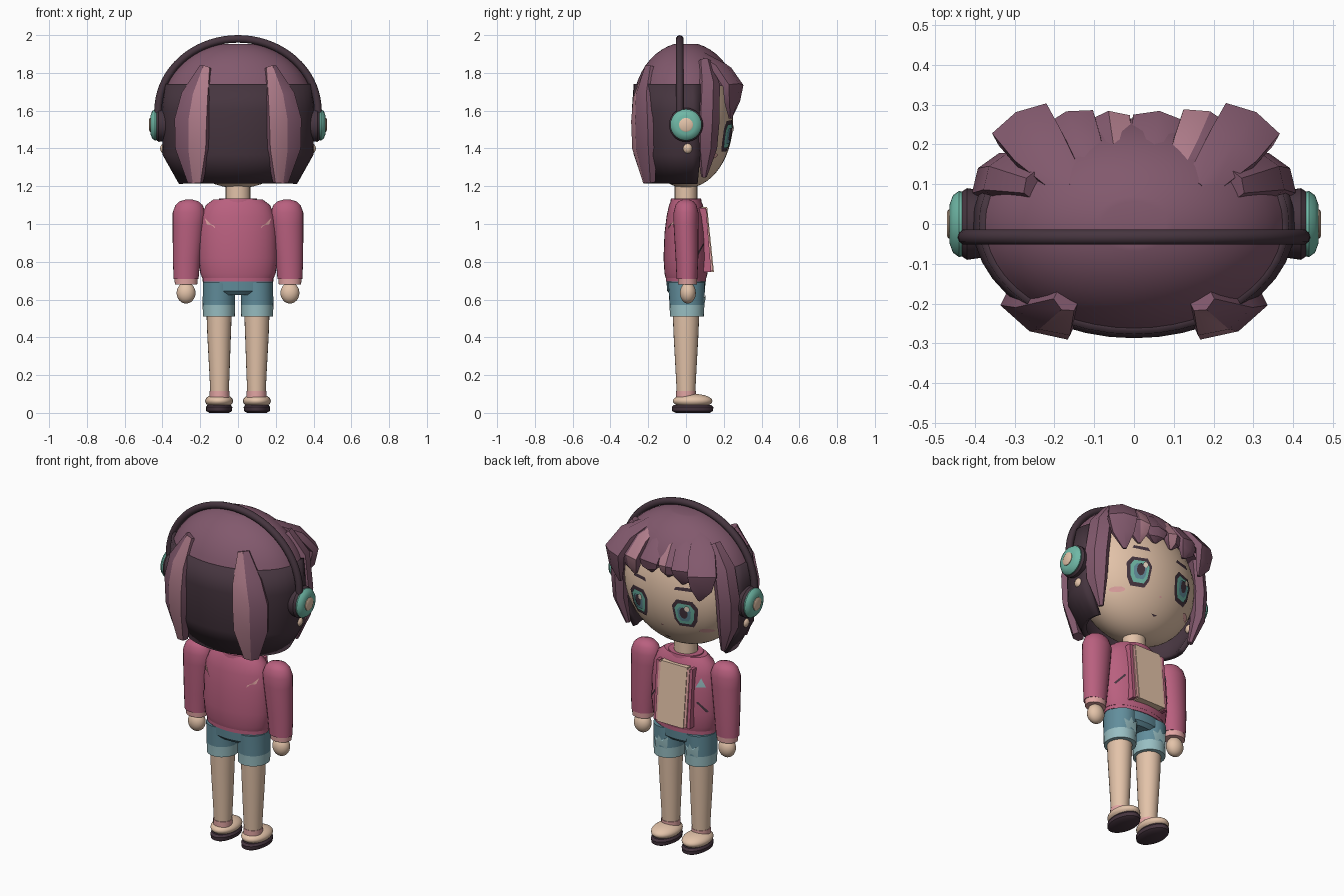
import bpy, bmesh
from math import sin, cos, pi, sqrt, radians
from mathutils import Vector
from mathutils.bvhtree import BVHTree

if "Cube" in bpy.data.objects:
    bpy.data.objects.remove(bpy.data.objects["Cube"])


def material(name, code):
    rgb = [int(code[i:i + 2], 16) / 255 for i in (0, 2, 4)]
    col = [c / 12.92 if c < 0.04045 else ((c + 0.055) / 1.055) ** 2.4 for c in rgb] + [1]
    m = bpy.data.materials.new(name)
    m.use_nodes = True
    m.diffuse_color = col
    m.node_tree.nodes["Principled BSDF"].inputs["Base Color"].default_value = col
    return m


SKIN = material("skin", "E3C3A9")
HAIR = material("mauve hair", "82596D")
STREAK = material("hair streak", "AF7C8A")
DARK = material("dark plum", "46353F")
JACKET = material("rose jacket", "B9607F")
PINK = material("pale pink", "E2A5A3")
TEAL = material("teal", "6FB8A6")
DENIM = material("denim", "628E9C")
FADED = material("faded denim", "98BEC2")
CREAM = material("cream", "EAD9C6")


def finish(name, bm, mats, rule=None):
    bmesh.ops.recalc_face_normals(bm, faces=bm.faces)
    if rule:
        for f in bm.faces:
            f.material_index = rule(f.calc_center_median())
    tree = BVHTree.FromBMesh(bm)
    mesh = bpy.data.meshes.new(name)
    bm.to_mesh(mesh)
    bm.free()
    for m in mats:
        mesh.materials.append(m)
    ob = bpy.data.objects.new(name, mesh)
    bpy.context.collection.objects.link(ob)
    return ob, tree


def bridge(bm, rings, closed=True):
    faces = []
    for a, b in zip(rings, rings[1:]):
        n = len(a)
        for j in range(n if closed else n - 1):
            k = (j + 1) % n
            faces.append((j, bm.faces.new((a[j], a[k], b[k], b[j]))))
    return faces


def loft(name, mats, secs, n=24, rule=None, along_x=False):
    """Stack of ellipses: height, centre, radii."""
    bm = bmesh.new()
    rings = []
    for h, cx, cy, rx, ry in secs:
        ring = []
        for j in range(n):
            a, b = cx + rx * cos(2 * pi * j / n), cy + ry * sin(2 * pi * j / n)
            ring.append(bm.verts.new((h, a, b) if along_x else (a, b, h)))
        rings.append(ring)
    bridge(bm, rings)
    bm.faces.new(rings[0])
    bm.faces.new(rings[-1])
    return finish(name, bm, mats, rule)


def ball(name, mat, centre, size, u=24, v=16):
    bm = bmesh.new()
    bmesh.ops.create_uvsphere(bm, u_segments=u, v_segments=v, radius=1)
    for w in bm.verts:
        w.co = Vector(c + s * k for c, s, k in zip(centre, size, w.co))
    return finish(name, bm, [mat])


def lock(name, points, streak=(), s=1):
    """Tapered six-sided hair lock; points are x, y, z, half width, thickness."""
    bm = bmesh.new()
    path = [Vector(p[:3]) for p in points]
    rings = []
    for i, p in enumerate(path):
        t = (path[min(i + 1, len(path) - 1)] - path[max(i - 1, 0)]).normalized()
        side = t.cross(Vector((p.x / .16, p.y / .078, (p.z - 1.6) / .14))).normalized()
        out = side.cross(t)
        ring = []
        for j in range(6):
            a = radians(30 + 60 * j)
            q = p + side * points[i][3] * cos(a) + out * points[i][4] * sin(a)
            ring.append(bm.verts.new((q.x * s, q.y, q.z)))
        rings.append(ring)
    for j, f in bridge(bm, rings):
        f.material_index = int(j in streak)
    bm.faces.new(rings[0])
    bm.faces.new(rings[-1])
    finish(name, bm, [HAIR, STREAK])


def decal(name, mat, tree, cx, cz, outline, lift=.005, facing=1):
    """Thin patch laid on a surface along y."""
    bm = bmesh.new()

    def put(x, z):
        hit = tree.ray_cast(Vector((x, facing, z)), Vector((0, -facing, 0)))[0]
        return bm.verts.new((x, (hit.y if hit else 0) + facing * lift, z))
    mid = put(cx, cz)
    rim = [put(cx + x, cz + z) for x, z in outline]
    for a, b in zip(rim, rim[1:] + rim[:1]):
        bm.faces.new((mid, a, b))
    finish(name, bm, [mat])


def oval(rx, rz, n=12):
    return [(rx * cos(2 * pi * j / n), rz * sin(2 * pi * j / n)) for j in range(n)]


def slab(name, mat, x0, x1, z0, z1, front0, front1):
    """Upright slab whose front leans from bottom to top."""
    bm = bmesh.new()
    rings = [[bm.verts.new(c) for c in ((x0, .04, z), (x1, .04, z), (x1, f, z), (x0, f, z))]
             for z, f in ((z0, front0), (z1, front1))]
    bridge(bm, rings)
    bm.faces.new(rings[0])
    bm.faces.new(rings[1])
    finish(name, bm, [mat])


# Head, neck and hair cap
_, face = ball("head", SKIN, (0, 0, 1.55), (.365, .25, .36), 40, 28)
loft("neck", [SKIN], [(1.08, 0, 0, .065, .06), (1.24, 0, 0, .065, .06)])
cap = []
for i in range(10):
    z = 1.73 + .224 * sin(pi / 2 * i / 9)
    k = sqrt(1 - ((z - 1.62) / .341) ** 2)
    cap.append((z, 0, 0, .4 * k, .28 * k))
loft("hair_cap", [HAIR], cap, 48)

# Dark back hair shell
bm = bmesh.new()
rings = []
for z, rx, ry in ((1.74, .375, .262), (1.6, .39, .272), (1.37, .385, .262), (1.22, .3, .21)):
    angles = [radians(164 + 212 * j / 24) for j in range(25)]
    rings.append([bm.verts.new((rx * cos(a), ry * sin(a), z)) for a in angles])
bridge(bm, rings, False)
back_hair, _ = finish("back_hair", bm, [DARK])
thick = back_hair.modifiers.new("thickness", "SOLIDIFY")
thick.thickness, thick.offset = .03, 0

# Fringe: tip x, tip z, half width, streaked faces
for i, (x, tip, w, streak) in enumerate((
        (-.28, 1.58, .09, ()), (-.16, 1.65, .075, ()), (-.06, 1.67, .06, (0,)),
        (.06, 1.67, .075, ()), (.18, 1.63, .075, (1,)), (.29, 1.56, .09, ()))):
    lock(f"fringe_lock_{i + 1}", [
        (x * .55, .09, 1.88, w * .5, .03), (x * .85, .19, 1.82, w * .9, .035),
        (x, .25, 1.73, w, .038), (x * .97, .245, (1.73 + tip) / 2, w * .75, .03),
        (x * .9, .235, tip, w * .12, .01)], streak)

# Parts that come in pairs
for s, tag in ((1, "left"), (-1, "right")):
    # Hair locks
    lock(tag + "_back_lock", [
        (.17, -.19, 1.83, .035, .03), (.22, -.225, 1.68, .09, .045), (.24, -.225, 1.55, .11, .05),
        (.24, -.22, 1.4, .105, .05), (.225, -.195, 1.22, .045, .03)], (0,), s)
    lock(tag + "_side_lock", [
        (.25, .1, 1.86, .04, .03), (.33, .12, 1.74, .065, .045), (.355, .115, 1.55, .07, .045),
        (.35, .11, 1.4, .06, .04), (.31, .095, 1.25, .015, .015)], (), s)

    # Headphone cup
    def disc(name, mat, profile):
        loft(tag + name, [mat], [(s * x, 0, 1.525, r, r) for x, r in profile], 28, None, True)
    disc("_ear_cushion", DARK, ((.36, .06), (.385, .085), (.42, .09), (.435, .08)))
    disc("_ear_cup", TEAL, ((.425, .08), (.44, .083), (.455, .072), (.463, .05)))
    disc("_ear_button", SKIN, ((.45, .037), (.466, .037), (.47, .03)))
    ball(tag + "_earring", SKIN, (s * .385, .008, 1.4), (.028, .028, .03), 14, 10)

    # Eye, brow and cheek
    eye = [(-.04, -.08), (.035, -.082), (.06, -.04), (.072, .04), (.045, .08), (-.04, .085),
           (-.068, .045), (-.06, -.04)]
    for part, mat, k, lift in (("eye_outline", DARK, 1, .005), ("iris", TEAL, .76, .008),
                               ("inner_iris", DENIM, .52, .011)):
        decal(f"{tag}_{part}", mat, face, s * .148, 1.465,
              [(s * x * k, z * k) for x, z in eye], lift)
    decal(tag + "_pupil", DARK, face, s * .148, 1.475, oval(.022, .035), .014)
    decal(tag + "_eye_glint", CREAM, face, s * .148 - .022, 1.505, oval(.015, .018, 8), .017)
    decal(tag + "_brow", DARK, face, s * .14, 1.61,
          [(-.05, -.008), (.05, -.008), (.04, .01), (-.04, .012)])
    decal(tag + "_cheek", PINK, face, s * .235, 1.36, oval(.034, .014), .006)

    # Sleeve, cuff and hand
    loft(tag + "_sleeve", [JACKET], [
        (.71, s * .275, .005, .066, .055), (.82, s * .272, .005, .073, .06),
        (1, s * .262, 0, .084, .066), (1.06, s * .259, 0, .087, .066),
        (1.1, s * .259, 0, .072, .056), (1.12, s * .259, 0, .05, .04),
        (1.13, s * .259, 0, .015, .015)])
    loft(tag + "_cuff", [PINK], [(.68, s * .275, .008, .059, .05), (.715, s * .275, .008, .062, .052)])
    ball(tag + "_hand", SKIN, (s * .275, .01, .635), (.05, .042, .056))

    # Shorts leg, leg, sock and shoe
    _, cloth = loft(tag + "_shorts_leg", [DENIM, FADED], [
        (.51, s * .101, .005, .085, .09), (.57, s * .101, .005, .086, .092),
        (.69, s * .1, .003, .086, .098)], 24, lambda c: int(c.z < .57))
    decal(tag + "_worn_patch", FADED, cloth, s * .1, .605,
          [(-.04, -.04), (.03, -.04), (.045, .02), (.02, .0), (.005, .035), (-.015, .005), (-.045, .03)])
    loft(tag + "_leg", [SKIN], [
        (.09, s * .098, 0, .048, .048), (.2, s * .098, 0, .053, .054), (.4, s * .1, 0, .062, .065),
        (.56, s * .1, 0, .068, .072)])
    loft(tag + "_sock", [PINK], [(.08, s * .098, 0, .052, .052), (.115, s * .098, 0, .052, .052)])
    ball(tag + "_shoe", SKIN, (s * .1, .035, .063), (.074, .105, .038))
    loft(tag + "_sole", [DARK], [
        (0, s * .1, .035, .052, .09), (.01, s * .1, .035, .068, .108),
        (.03, s * .1, .035, .07, .11), (.042, s * .1, .035, .062, .1)])

# Nose and mouth
decal("nose", PINK, face, 0, 1.365, oval(.008, .006, 6))
decal("mouth", DARK, face, 0, 1.275, [(-.02, .004), (0, -.006), (.02, .004), (0, .004)])

# Headband
curve = bpy.data.curves.new("headband", "CURVE")
curve.dimensions, curve.bevel_depth, curve.bevel_resolution = "3D", .02, 3
curve.use_fill_caps = True
arc = [(.423 * cos(pi * j / 36), 1.6 + .38 * sin(pi * j / 36)) for j in range(37)]
arc = [(.423, 1.54)] + arc + [(-.423, 1.54)]
spline = curve.splines.new("POLY")
spline.points.add(len(arc) - 1)
for p, (x, z) in zip(spline.points, arc):
    p.co = (x, -.033, z, 1)
spline.use_smooth = True
curve.materials.append(DARK)
bpy.context.collection.objects.link(bpy.data.objects.new("headband", curve))

# Jacket with hem, collar and open front
_, jacket = loft("jacket", [JACKET], [
    (.715, 0, 0, .19, .108), (.74, 0, 0, .2, .114), (.82, 0, 0, .208, .119), (.95, 0, 0, .206, .114),
    (1.04, 0, 0, .195, .103), (1.1, 0, 0, .17, .09), (1.13, 0, 0, .13, .075)], 32)
loft("jacket_hem", [JACKET], [(.695, 0, 0, .188, .107), (.72, 0, 0, .188, .107)], 32)
loft("collar", [JACKET], [(1.1, 0, 0, .11, .085), (1.135, 0, 0, .1, .08), (1.135, 0, 0, .08, .068)])
slab("shirt_front", SKIN, -.085, .085, .745, 1.09, .148, .112)
for s, tag in ((1, "left"), (-1, "right")):
    slab(tag + "_lapel", PINK, s * .085, s * .1, .75, 1.08, .143, .11)
    slab(tag + "_jacket_edge", JACKET, s * .1, s * .118, .745, 1.085, .134, .106)
    decal(tag + "_back_mark", PINK, jacket, s * .145, 1.0,
          [(-s * .025, -.025), (s * .03, .03), (s * .02, -.002), (-s * .02, -.01)], .006, -1)
    decal(tag + "_pocket_slit", DARK, jacket, s * .16, .865,
          [(-.028, s * .026), (-.02, s * .032), (.028, -s * .026), (.02, -s * .032)]
          if s > 0 else [(-.028, -.026), (-.02, -.032), (.028, .026), (.02, .032)], .006)
decal("triangle_patch", FADED, jacket, -.15, 1.0, [(-.024, -.022), (.024, -.022), (0, .03)], .006)

# Shorts waist
loft("shorts_waist", [DENIM], [
    (.625, 0, 0, .14, .08), (.645, 0, 0, .18, .1), (.705, 0, 0, .186, .104)], 32)

# Smooth rounded parts, keep hard edges
bpy.ops.object.select_all(action="DESELECT")
for ob in bpy.data.objects:
    if ob.type == "MESH":
        ob.select_set(True)
        bpy.context.view_layer.objects.active = ob
bpy.ops.object.shade_smooth_by_angle(angle=radians(35))
